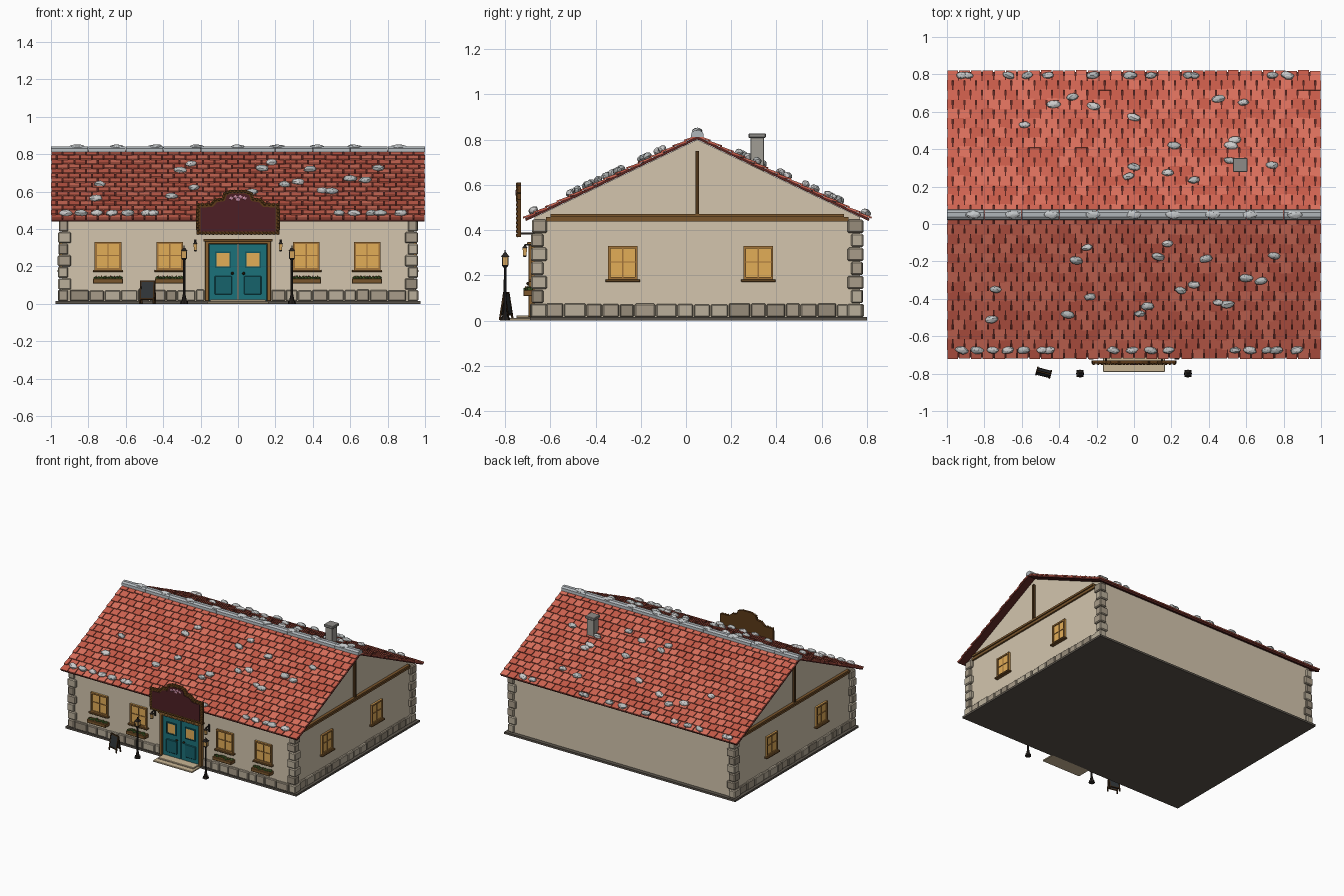
import bpy, bmesh, math, random
from mathutils import Matrix, Vector

if "Cube" in bpy.data.objects:
    bpy.data.objects.remove(bpy.data.objects["Cube"])
random.seed(4)
T, R = Matrix.Translation, Matrix.Rotation
MATS = {}

def mat(h):
    if h not in MATS:
        m = bpy.data.materials.new("colour_" + h)
        m.diffuse_color = [(int(h[i:i + 2], 16) / 255) ** 2.2 for i in (0, 2, 4)] + [1]
        m.use_nodes = True
        m.node_tree.nodes["Principled BSDF"].inputs["Base Color"].default_value = m.diffuse_color
        MATS[h] = m
    return MATS[h]

def finish(name, bm, cols, bevel=0):
    bmesh.ops.recalc_face_normals(bm, faces=bm.faces)
    me = bpy.data.meshes.new(name)
    bm.to_mesh(me); bm.free()
    for c in cols.split():
        me.materials.append(mat(c))
    ob = bpy.data.objects.new(name, me)
    bpy.context.collection.objects.link(ob)
    if bevel:
        b = ob.modifiers.new("bevel", 'BEVEL')
        b.width, b.segments = bevel, 1
    return ob

def paint(verts, n):
    k = random.randrange(n)
    for f in {f for v in verts for f in v.link_faces}:
        f.material_index = k

def boxes(name, cols, items, bevel=0, M=Matrix()):
    """items: (x0, x1, y0, y1, z0, z1[, local matrix])"""
    bm = bmesh.new()
    for it in items:
        a, b, c, d, e, f = it[:6]
        L = it[6] if len(it) > 6 else Matrix()
        vs = bmesh.ops.create_cube(bm, size=1, matrix=M @ L @ T(((a + b) / 2, (c + d) / 2, (e + f) / 2))
                                   @ Matrix.Diagonal((b - a, d - c, f - e, 1)))['verts']
        paint(vs, len(cols.split()))
    return finish(name, bm, cols, bevel)

def prism(name, col, pts, depth, M=Matrix(), bevel=0):
    """extrude a local xy outline along local z, centred"""
    bm = bmesh.new()
    f = bm.faces.new([bm.verts.new((x, y, -depth / 2)) for x, y in pts])
    vs = [g for g in bmesh.ops.extrude_face_region(bm, geom=[f])['geom'] if isinstance(g, bmesh.types.BMVert)]
    bmesh.ops.translate(bm, verts=vs, vec=(0, 0, depth))
    bm.transform(M)
    return finish(name, bm, col, bevel)

def lumps(name, cols, items, sub=2, jit=0.1):
    """items: (matrix, radii)"""
    bm = bmesh.new()
    for M, r in items:
        vs = bmesh.ops.create_icosphere(bm, subdivisions=sub, radius=1)['verts']
        for v in vs:
            v.co *= 1 + random.uniform(-jit, jit)
            v.co = M @ Vector([v.co[i] * r[i] for i in range(3)])
        paint(vs, len(cols.split()))
    return finish(name, bm, cols)

def cones(name, col, items, seg=8):
    """items: (centre, radius below, radius above, height)"""
    bm = bmesh.new()
    for p, r1, r2, h in items:
        bmesh.ops.create_cone(bm, cap_ends=True, segments=seg, radius1=r1, radius2=r2, depth=h,
                              matrix=T(p) @ R(math.pi / 4, 4, 'Z'))
    return finish(name, bm, col)

STONE = "A79B88 B8AD99 968B7A"
WOOD, DARK, IRON, AMBER = "7A5730", "4F3820", "2B2724", "E2AC58"
CY, RZ, SL = 0.05, 0.815, 0.477          # ridge y, ridge z, roof slope
ANG = math.atan(SL)
UPX = Matrix(((0, 0, 1, 0), (1, 0, 0, 0), (0, 1, 0, 0), (0, 0, 0, 1)))   # outline in yz, depth along x
UPY = R(math.pi / 2, 4, 'X')                                            # outline in xz, depth along y

# Foundation, walls and steps
boxes("foundation", "5A544C", [(-.975, .975, -.69, .80, 0, .015)])
prism("walls", "D2C4AC", [(-.67, .015), (.77, .015), (.77, .457), (CY, .80), (-.67, .457)], 1.88, UPX)
boxes("entrance_steps", "C9B594", [(-.165, .165, -.79, -.68, 0, .011), (-.15, .15, -.75, -.68, .011, .022)], .002)

# Corner quoins
q = []
for sx in (-1, 1):
    for ye, sy in ((-.687, 1), (.787, -1)):
        for i in range(7):
            lx, ly = (.072, .056) if i % 2 else (.056, .072)
            j = random.uniform(0, .006)
            xs, ys = sorted((sx * (.964 - j), sx * (.964 - lx))), sorted((ye + sy * j, ye + sy * ly))
            q.append((*xs, *ys, .015 + i * .062, .074 + i * .062))
boxes("corner_quoins", STONE, q, .006)

# Plinth stones along front and both sides
def run(a, b):
    out = []
    while b - a > .03:
        w = min(random.uniform(.055, .105), b - a)
        if b - a - w < .04: w = b - a
        out.append((a + .002, a + w - .002)); a += w
    return out
p = [(a, b, -.69 + random.uniform(0, .006), -.66, .015, random.uniform(.07, .077))
     for s in (run(-.9, -.178), run(.178, .9)) for a, b in s]
p += [(*sorted((sx * .93, sx * random.uniform(.953, .96))), a, b, .015, random.uniform(.07, .077))
      for sx in (-1, 1) for a, b in run(-.62, .72)]
boxes("plinth_stones", STONE, p, .005)

# Gable timbers
for n, s in (("left", -1), ("right", 1)):
    boxes(n + "_gable_timbers", WOOD, [(*sorted((s * .93, s * .962)), -.60, .70, .457, .472),
                                      (*sorted((s * .93, s * .953)), -.62, .72, .438, .457)])
    boxes(n + "_gable_post", DARK, [(*sorted((s * .93, s * .958)), CY - .008, CY + .008, .472, .75)])

# Roof: boards and staggered tiles on each slope
LEN, ROWS, COLS = .851, 15, 32
for n, turn in (("back", 0), ("front", math.pi)):
    M = T((0, CY, RZ)) @ R(turn, 4, 'Z') @ R(-ANG, 4, 'X')
    boxes(n + "_roof_boards", "5A2A26", [(-.997, .997, 0, LEN - .006, -.012, 0)], 0, M)
    tiles, w, pitch = [], 2 / COLS, LEN / ROWS
    for r in range(ROWS):
        for c in range(COLS + r % 2):
            x0 = -1 + (c - .5 * (r % 2)) * w
            a, b = max(-1, x0 + .003), min(1, x0 + w - .003)
            end = random.uniform(-.006, .004) if r < ROWS - 1 else random.uniform(-.004, 0)
            tiles.append((a, b, -pitch * 1.05, end, -.007, .001,
                          T((0, (r + 1) * pitch, .010)) @ R(.11, 4, 'X')))
    boxes(n + "_roof_tiles", "CF6452 C55B4A D96F5C", tiles, 0, M)

# Ridge cap in sections with rounded stones on it
cap = [(-.028, -.008), (.028, -.008), (.026, .012), (.012, .022), (-.012, .022), (-.026, .012)]
for i in range(10):
    prism("ridge_cap", "AEB4B8", cap, .198, T((-.9 + .2 * i, CY, RZ + .004)) @ UPX)
lumps("ridge_stones", "C2C6C8", [(T((x, CY, RZ + .023)), (.042, .022, .014))
      for x in (-.86, -.65, -.44, -.22, 0, .21, .42, .62, .86)])

# Loose pale stones scattered on the slopes and along the eaves
front = [(-.25, -.125), (-.31, -.195), (.18, -.105), (.13, -.175), (.385, -.185), (.75, -.17), (-.74, -.35),
         (-.76, -.51), (-.235, -.39), (-.355, -.485), (.07, -.44), (.03, -.48), (.25, -.355), (.32, -.325),
         (.6, -.29), (.68, -.305), (.45, -.42), (.5, -.43)]
back = [(-.33, .68), (-.43, .64), (-.215, .63), (-.585, .53), (0, .57), (.45, .67), (.585, .65), (.215, .42),
        (0, .305), (-.03, .255), (.18, .275), (.32, .235), (.74, .315), (.54, .45), (.52, .42), (.51, .34)]
front += [(x, -.675) for x in (-.92, -.84, -.755, -.675, -.59, -.49, -.455, -.11, -.01, .09, .185, .54, .62, .71, .76, .87)]
back += [(x, .795) for x in (-.92, -.89, -.67, -.57, -.46, -.22, -.02, .09, .29, .32, .74, .82)]
st = []
for x, y in front + back:
    s = 1 if y > CY else -1
    k = random.uniform(.8, 1.05)
    st.append((T((x, y, RZ - SL * abs(y - CY) + .017)) @ R(-s * ANG, 4, 'X') @ R(random.uniform(-.3, .3), 4, 'Z'),
               (.036 * k, .021 * k, .017)))
lumps("roof_stones", "C6CACA B4B8B8", st)

# Chimney
boxes("chimney", "A09C94", [(.538, .598, .285, .345, .62, .812)], .003)
boxes("chimney_cap", "8C8A86", [(.53, .606, .277, .353, .808, .828)], .003)

# Windows: local x along wall, -y outward
def window(name, M, w):
    h, z0, z1 = w / 2, .182, .33
    boxes(name + "_pane", AMBER, [(-h, h, -.008, .01, z0, z1)], 0, M)
    boxes(name + "_frame", "A2743C", [(-h, -h + .011, -.016, .01, z0, z1), (h - .011, h, -.016, .01, z0, z1),
          (-h, h, -.016, .01, z1 - .011, z1), (-h, h, -.016, .01, z0, z0 + .011),
          (-.003, .003, -.012, .01, z0, z1), (-h, h, -.012, .01, .256, .262)], 0, M)
    boxes(name + "_sill", WOOD, [(-h - .01, h + .01, -.026, .01, z0 - .012, z0)], .002, M)

for x in (-.695, -.365, .365, .69):
    window("front_window", T((x, -.67, 0)), .142)
    # Flower box with planting
    boxes("flower_box", WOOD, [(x - .08, x + .08, -.72, -.67, .108, .135)], .003)
    lumps("flower_box_leaves", "3F5A2A 4E6B33", [(T((x - .066 + .0165 * i, -.697 + random.uniform(-.009, .009), .137)),
          (.013, .015, random.uniform(.009, .014))) for i in range(9)], 1)
    lumps("flower_box_flowers", "B0453E C88A4A", [(T((x - .06 + .024 * i, -.708, .148)), (.004,) * 3) for i in range(6)], 1)
for y in (-.28, .32):
    window("right_window", T((.94, y, 0)) @ R(math.pi / 2, 4, 'Z'), .132)
    window("left_window", T((-.94, y, 0)) @ R(-math.pi / 2, 4, 'Z'), .132)

# Double door
boxes("door_frame", "8A6234", [(-.177, -.155, -.697, -.66, .015, .33), (.155, .177, -.697, -.66, .015, .33),
                              (-.177, .177, -.697, -.66, .32, .335), (-.185, .185, -.703, -.66, .333, .347)], .002)
for s in (-1, 1):
    def X(a, b): return sorted((s * a, s * b))
    boxes("door_leaf", "217079", [(*X(.002, .155), -.685, -.66, .015, .32)], .002)
    boxes("door_window", AMBER, [(*X(.046, .114), -.690, -.68, .200, .272)])
    boxes("door_window_trim", "195860", [(*X(.038, .046), -.693, -.68, .192, .28), (*X(.114, .122), -.693, -.68, .192, .28),
          (*X(.038, .122), -.693, -.68, .272, .28), (*X(.038, .122), -.693, -.68, .192, .2)])
    boxes("door_panel", "1C626B", [(*X(.032, .125), -.691, -.68, .05, .15)], .004)
    lumps("door_handle", "3A2E1C", [(T((s * .03, -.697, .163)), (.008, .01, .008))], 2, 0)

    # Wall lantern beside the door
    boxes("wall_lantern_bracket", IRON, [(s * .228 - .006, s * .228 + .006, -.678, -.66, .29, .345),
          (s * .228 - .003, s * .228 + .003, -.715, -.66, .332, .338)])
    cones("wall_lantern_glass", "D9A860", [((s * .228, -.713, .303), .010, .014, .036)], 4)
    cones("wall_lantern_cap", IRON, [((s * .228, -.713, .327), .018, .003, .014), ((s * .228, -.713, .284), .008, .012, .006)], 4)

    # Street lamp
    lx, ly = s * .288, -.80
    cones("street_lamp_post", IRON, [((lx, ly, .008), .022, .019, .016), ((lx, ly, .032), .014, .008, .034),
          ((lx, ly, .145), .007, .006, .20), ((lx, ly, .24), .008, .016, .012)])
    cones("street_lamp_glass", "D9A860", [((lx, ly, .263), .015, .021, .038)], 4)
    boxes("street_lamp_bars", IRON, [(lx + i * .0125 - .002, lx + i * .0125 + .002, ly + j * .0125 - .002,
          ly + j * .0125 + .002, .244, .282) for i in (-1, 1) for j in (-1, 1)])
    cones("street_lamp_cap", IRON, [((lx, ly, .291), .026, .008, .018), ((lx, ly, .305), .004, .003, .014)], 4)

# Hanging sign with stepped crown
def mirrored(half): return half + [(-x, z) for x, z in reversed(half)]
outer = mirrored([(.222, .37), (.226, .45), (.222, .535), (.15, .538), (.125, .562), (.085, .567), (.075, .597), (.04, .61)])
inner = mirrored([(.2, .388), (.2, .515), (.135, .518), (.112, .543), (.07, .55), (.06, .58), (.035, .59)])
prism("sign_board", "5C3C1E", outer, .016, T((0, -.738, 0)) @ UPY)
prism("sign_panel", "4E2429", inner, .004, T((0, -.747, 0)) @ UPY)
beads = []
for (x0, z0), (x1, z1) in zip(outer, outer[1:] + outer[:1]):
    n = max(1, round(math.hypot(x1 - x0, z1 - z0) / .021))
    beads += [(T(((x0 + (x1 - x0) * i / n) * .96, -.747, .48 + (z0 + (z1 - z0) * i / n - .48) * .94)),
               (.009, .007, .009)) for i in range(n)]
lumps("sign_beaded_edge", "7A5228", beads, 1, 0)
lumps("sign_blossoms", "C58AA0", [(T((x, -.75, z)), (.013, .004, .010)) for x, z in
      ((-.036, .565), (-.013, .572), (.013, .572), (.036, .565), (0, .558))], 1, 0)
boxes("sign_brackets", IRON, [(s * .15 - .005, s * .15 + .005, -.735, -.66, .38, .39) for s in (-1, 1)])

# Folding pavement board
B = T((-.483, -.795, 0)) @ R(-.25, 4, 'Z')
panels, frames = [], []
for s in (-1, 1):
    L = T((0, 0, .125)) @ R(s * .16, 4, 'X')
    panels.append((-.034, .034, -.002, .002, -.1, -.008, L))
    frames += [(-.041, -.033, -.004, .004, -.125, 0, L), (.033, .041, -.004, .004, -.125, 0, L),
               (-.04, .04, -.004, .004, -.008, 0, L), (-.04, .04, -.004, .004, -.104, -.096, L)]
boxes("pavement_board_panels", "33373A", panels, 0, B)
boxes("pavement_board_frame", "3E2C1B", frames, 0, B)
